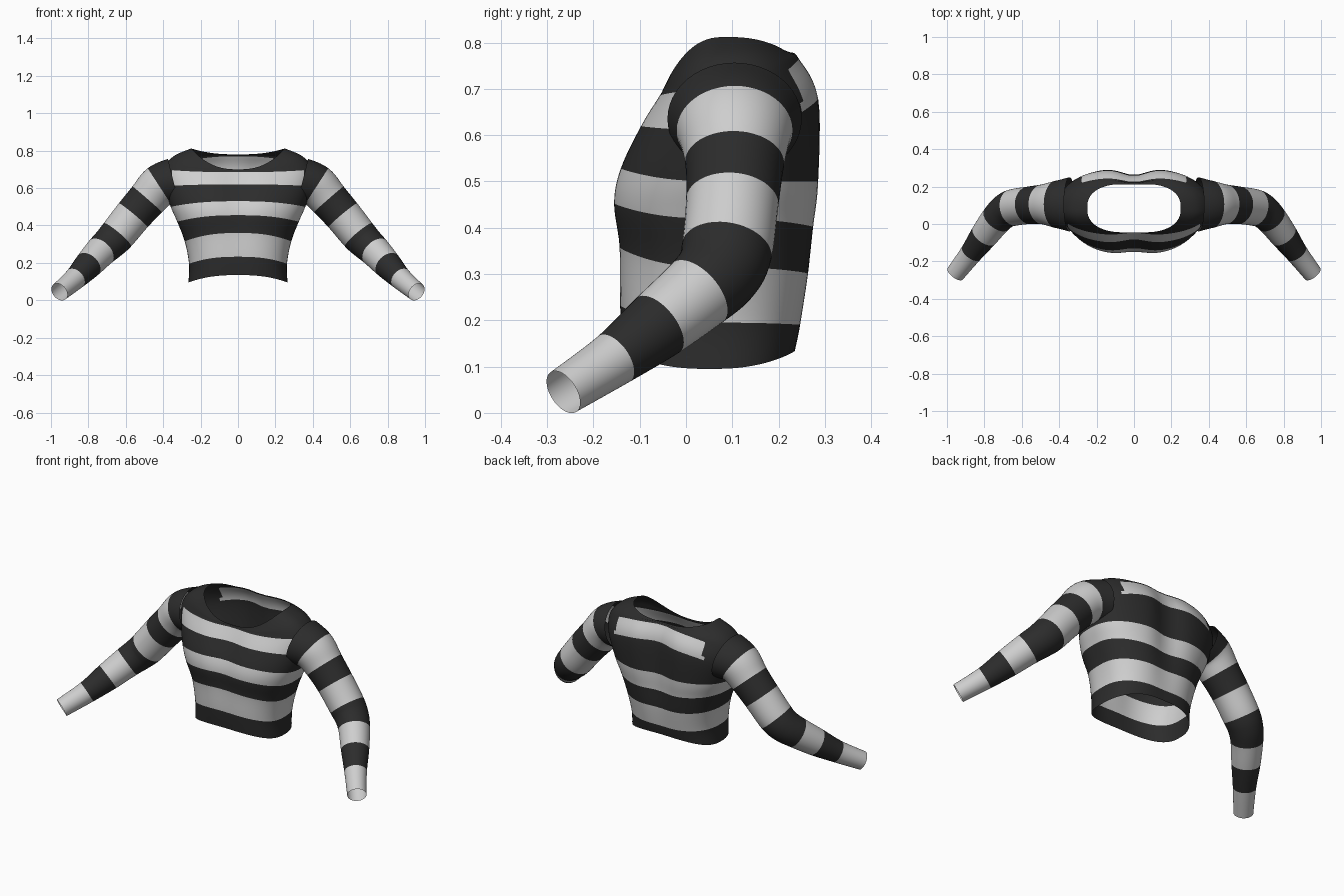
import bpy, bmesh, math
from mathutils import Vector

if "Cube" in bpy.data.objects:
    bpy.data.objects.remove(bpy.data.objects["Cube"])


def material(name, value):
    m = bpy.data.materials.new(name)
    m.use_nodes = True
    col = (value, value, value, 1)
    m.diffuse_color = col
    m.node_tree.nodes["Principled BSDF"].inputs["Base Color"].default_value = col
    return m


MATS = [material("charcoal knit", 0.025), material("pale grey knit", 0.62)]
DARK, LIGHT = 0, 1
STEPS = 6
SIDES = 96


def spline(keys):
    """Catmull-Rom through the key tuples, STEPS samples per span."""
    pts = [keys[0]] + list(keys) + [keys[-1]]
    out = []
    for i in range(1, len(pts) - 2):
        for s in range(STEPS):
            t = s / STEPS
            out.append(tuple(
                0.5 * (2 * b + (c - a) * t + (2 * a - 5 * b + 4 * c - d) * t * t
                       + (3 * b - a - 3 * c + d) * t ** 3)
                for a, b, c, d in zip(*pts[i - 1:i + 3])))
    return out + [tuple(keys[-1])]


def loft(name, rings, colour):
    """Open tube through the rings; colour(span, centre) picks the material."""
    bm = bmesh.new()
    rows = [[bm.verts.new(p) for p in ring] for ring in rings]
    for i, (low, high) in enumerate(zip(rows, rows[1:])):
        for j in range(len(low)):
            k = (j + 1) % len(low)
            f = bm.faces.new((low[j], low[k], high[k], high[j]))
            f.material_index = colour(i // STEPS, f.calc_center_median())
            f.smooth = True
    bmesh.ops.recalc_face_normals(bm, faces=bm.faces)
    mesh = bpy.data.meshes.new(name)
    bm.to_mesh(mesh)
    bm.free()
    for m in MATS:
        mesh.materials.append(m)
    ob = bpy.data.objects.new(name, mesh)
    bpy.context.collection.objects.link(ob)
    return ob


# Torso: half width, front y, back y, front z, side z, back z, centre groove
BODY = [
    (.265, -.138, .24, .135, .095, .135, .005),
    (.262, -.148, .255, .233, .195, .19, .01),
    (.285, -.152, .275, .36, .315, .30, .018),
    (.325, -.165, .287, .455, .42, .40, .028),
    (.36, -.15, .297, .53, .50, .50, .035),
    (.395, -.105, .295, .62, .61, .685, .038),
    (.40, -.062, .25, .685, .70, .77, .025),
    (.345, -.055, .235, .695, .77, .778, .018),
    (.25, -.05, .22, .70, .812, .78, .01),
]
BODY_BANDS = [DARK, LIGHT, DARK, LIGHT, DARK, LIGHT, DARK, DARK]


def body_ring(key):
    w, front, back, zf, zs, zb, groove = key
    mid, half = (front + back) / 2, (back - front) / 2
    ring = []
    for j in range(SIDES):
        a = math.tau * (j + 0.5) / SIDES
        c, s = math.cos(a), math.sin(a)
        x = w * math.copysign(abs(c) ** 0.8, c)
        dip = groove * math.exp(-(x / 0.09) ** 2)
        y = mid + half * math.copysign(abs(s) ** 0.8, s)
        y += dip * 0.6 if s < 0 else -dip
        z = zs + ((zf if s < 0 else zb) - zs) * s * s
        ring.append((x, y, z))
    return ring


def body_colour(span, centre):
    band = BODY_BANDS[span]
    # the top pale stripe stops short of the dark shoulders
    if span == 5 and abs(centre.x) > (0.35 if centre.y < 0.05 else 0.285):
        return DARK
    return band


loft("sweater_body", [body_ring(k) for k in spline(BODY)], body_colour)

# Sleeve: centre x, y, z, radius across, depth radius
ARM = [
    (.345, .105, .635, .125, .145),
    (.42, .105, .61, .115, .125),
    (.485, .105, .54, .105, .107),
    (.56, .10, .455, .10, .10),
    (.645, .088, .35, .096, .098),
    (.69, .068, .303, .09, .092),
    (.735, .025, .26, .084, .084),
    (.80, -.06, .19, .075, .075),
    (.87, -.155, .117, .06, .06),
    (.955, -.265, .045, .051, .051),
]
ARM_BANDS = [DARK, LIGHT, DARK, LIGHT, DARK, DARK, LIGHT, DARK, LIGHT]


def sleeve_rings(side):
    keys = spline(ARM)
    rings = []
    for i, key in enumerate(keys):
        lo, hi = keys[max(i - 3, 0)], keys[min(i + 3, len(keys) - 1)]
        along = (Vector(hi[:3]) - Vector(lo[:3])).normalized()
        depth = Vector((0, 1, 0))
        depth = (depth - along * depth.dot(along)).normalized()
        across = along.cross(depth)
        ring = []
        for j in range(SIDES // 2):
            a = math.tau * j / (SIDES // 2)
            p = Vector(key[:3]) + across * key[3] * math.cos(a) + depth * key[4] * math.sin(a)
            ring.append((p.x * side, p.y, p.z))
        rings.append(ring)
    return rings


for label, side in (("left", 1), ("right", -1)):
    loft(label + "_sleeve", sleeve_rings(side), lambda span, centre: ARM_BANDS[span])
